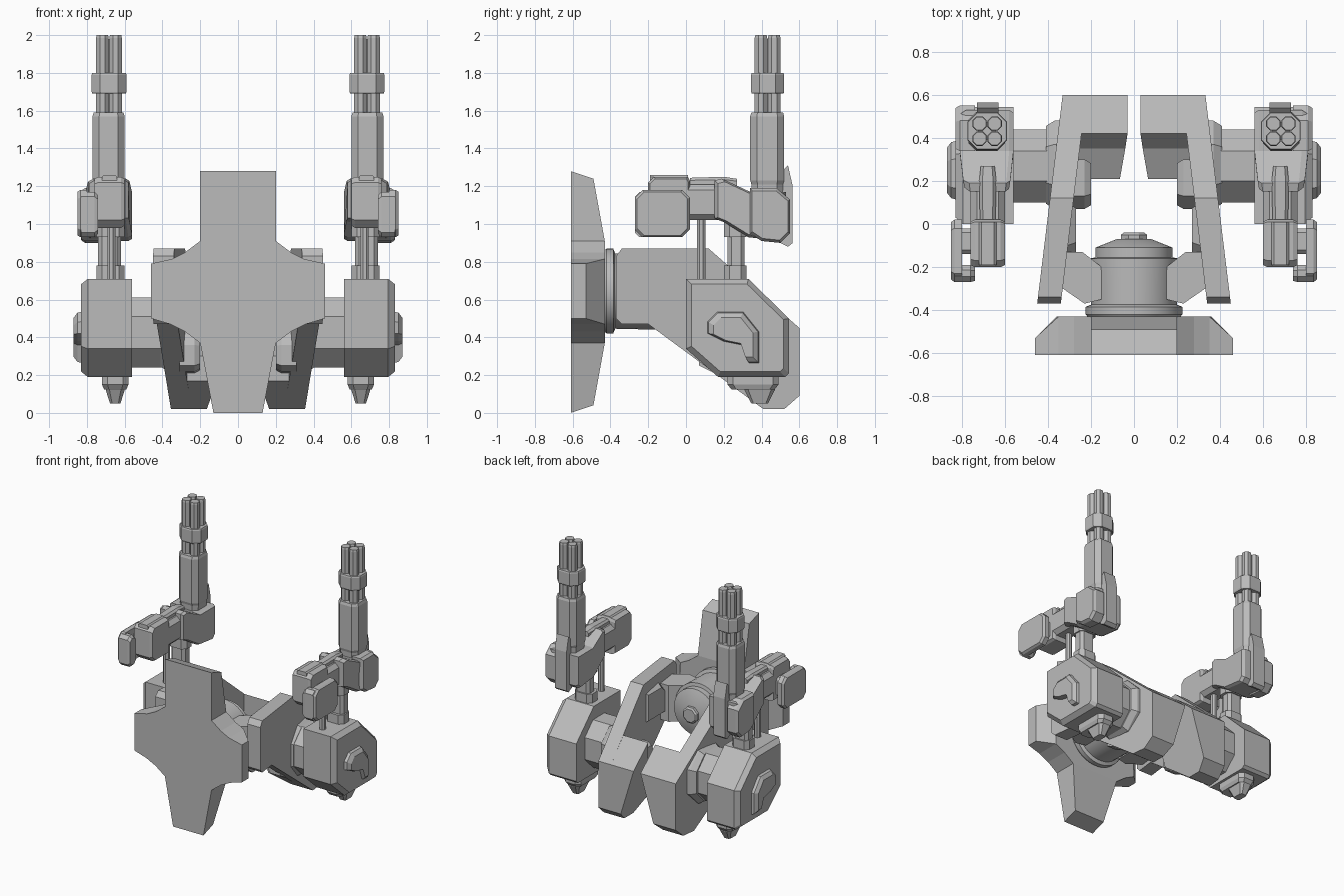
import bpy, bmesh, math

cube = bpy.data.objects.get("Cube")
if cube:
    bpy.data.objects.remove(cube, do_unlink=True)

grey = bpy.data.materials.new("plain_grey")
grey.use_nodes = True
grey.diffuse_color = (0.5, 0.5, 0.5, 1)
grey.node_tree.nodes["Principled BSDF"].inputs["Base Color"].default_value = (0.5, 0.5, 0.5, 1)


def finish(name, bm, mirror):
    bmesh.ops.recalc_face_normals(bm, faces=bm.faces)
    mesh = bpy.data.meshes.new(name)
    bm.to_mesh(mesh)
    bm.free()
    mesh.materials.append(grey)
    obj = bpy.data.objects.new(name, mesh)
    bpy.context.collection.objects.link(obj)
    if mirror:
        obj.modifiers.new("mirror", 'MIRROR').use_mirror_merge = False
    return obj


def loft(name, pts, axis, rings, mirror=True, shape=None):
    """Sweep a profile along an axis; each ring is (position, scale)."""
    bm = bmesh.new()
    cu = (min(p[0] for p in pts) + max(p[0] for p in pts)) / 2
    cv = (min(p[1] for p in pts) + max(p[1] for p in pts)) / 2
    place = {'X': lambda u, v, p: (p, u, v),
             'Y': lambda u, v, p: (u, p, v),
             'Z': lambda u, v, p: (u, v, p)}[axis]
    loops = [[bm.verts.new(place(cu + (u - cu) * s, cv + (v - cv) * s, p))
              for u, v in pts] for p, s in rings]
    n = len(pts)
    for a, b in zip(loops, loops[1:]):
        for i in range(n):
            j = (i + 1) % n
            bm.faces.new((a[i], a[j], b[j], b[i]))
    bm.faces.new(loops[0])
    bm.faces.new(loops[-1])
    if shape:
        for v in bm.verts:
            shape(v.co)
    return finish(name, bm, mirror)


def rect(u0, u1, v0, v1, c=0.0):
    if not c:
        return [(u0, v0), (u1, v0), (u1, v1), (u0, v1)]
    return [(u0 + c, v0), (u1 - c, v0), (u1, v0 + c), (u1, v1 - c),
            (u1 - c, v1), (u0 + c, v1), (u0, v1 - c), (u0, v0 + c)]


def ring(cu, cv, r, n):
    return [(cu + r * math.cos((i + .5) * math.tau / n),
             cv + r * math.sin((i + .5) * math.tau / n)) for i in range(n)]


# Cross-shaped front plate, thinner toward the arm tips: (x, z, thickness)
half = [(.2, 1.28, .12), (.2, .91, .18), (.28, .85, .18), (.35, .815, .18), (.46, .79, .08),
        (.46, .5, .08), (.36, .47, .18), (.28, .43, .18), (.2, .37, .18), (.13, 0, .12)]
outline = half + [(-x, z, t) for x, z, t in reversed(half)]
bm = bmesh.new()
front = [bm.verts.new((x, -.61, z)) for x, z, t in outline]
back = [bm.verts.new((x, -.61 + t, min(max(z, .04), 1.24))) for x, z, t in outline]
bm.faces.new(front)
count = len(outline)
for i in range(count):
    j = (i + 1) % count
    bm.faces.new((front[i], front[j], back[j], back[i]))
bm.faces.new([back[i] for i in (0, 1, 18, 19)])
bm.faces.new([back[i] for i in (8, 9, 10, 11)])
bm.faces.new([back[i] for i in (3, 4, 5, 6)])
bm.faces.new([back[i] for i in (13, 14, 15, 16)])
bm.faces.new([back[i] for i in (1, 2, 3, 6, 7, 8, 11, 12, 13, 16, 17, 18)])
finish("front_plate", bm, False)

# Swivel joint behind the plate
hub = loft("swivel_hub", ring(0, .645, 1, 40), 'Y',
           [(-.44, .21), (-.42, .225), (-.385, .225), (-.375, .2), (-.16, .205),
            (-.155, .18), (-.11, .18), (-.07, .08)], False)
loft("hub_cap", ring(0, .645, .065, 8), 'Y', [(-.09, 1), (-.05, 1), (-.04, .8)], False)
loft("hub_bracket", [(.15, -.35), (.23, -.37), (.36, -.28), (.36, -.13), (.24, -.13), (.15, -.2)],
     'Z', [(.5, 1), (.78, 1)])


# Slanted fork legs
def splay(co):
    co.x += .405 - .122 * co.y


loft("fork_leg", [(-.37, .5), (-.37, .83), (-.34, .87), (.12, .87), (.6, .45), (.6, .09),
                  (.52, .02), (.41, .02), (-.2, .47), (-.34, .47)],
     'X', [(-.11, 1), (0, 1)], shape=splay)


# Rear foot of each leg, narrowing toward the bottom on the inner side
def taper(co):
    if co.x < .1 and co.z < .4:
        co.x += .135 * (.4 - co.z) / .38


loft("rear_foot", [(.42, .605), (.6, .45), (.6, .09), (.52, .02), (.41, .02), (.21, .17),
                   (.21, .3), (.35, .37), (.42, .45)],
     'X', [(.03, 1), (.3, 1)], shape=taper)
loft("inner_pad", [(.07, .25), (.07, .36), (.13, .45), (.3, .45), (.3, .2), (.13, .22)],
     'X', [(.2, .85), (.23, 1), (.31, 1)])
loft("upper_pad", [(-.16, .55), (-.16, .74), (-.1, .8), (.1, .8), (.1, .55)],
     'X', [(.27, .8), (.31, 1), (.36, 1)])

# Axle and side pods
loft("axle_collar", rect(.07, .48, .22, .63, .11), 'X', [(.3, 1), (.37, 1), (.41, .88)])
loft("axle", rect(.1, .44, .24, .61, .1), 'X', [(.35, 1), (.58, 1)])
loft("pod", [(0, .71), (.33, .71), (.545, .5), (.545, .21), (.525, .19), (.17, .19), (0, .34)],
     'X', [(.56, 1), (.795, 1), (.83, .89)])
loft("pod_cap", [(.12, .42), (.12, .48), (.17, .53), (.3, .53), (.38, .43), (.38, .27),
                 (.33, .27), (.3, .36), (.2, .38)], 'X', [(.8, 1.1), (.85, 1), (.87, .8)])
loft("nozzle_base", rect(.58, .72, .22, .49, .03), 'Z', [(.21, 1), (.15, 1), (.125, .85)])
loft("nozzle", rect(.6, .7, .31, .47, .02), 'Z', [(.14, 1), (.12, 1), (.05, .55)])

# Struts carrying the upper mounts
loft("thin_strut", ring(.67, .08, .024, 8), 'Z', [(.69, 1), (1.06, 1)])
loft("strut_foot", rect(.6, .75, .2, .32, .03), 'Z', [(.69, 1), (.78, 1)])
loft("main_strut", rect(.62, .74, .22, .31, .02), 'Z', [(.75, 1), (1.04, 1)])
loft("strut_head", rect(.6, .75, .2, .32, .03), 'Z', [(.93, 1), (1.04, 1)])


# Upper mount, narrower at its front end
def narrow(co):
    if co.y < .3:
        co.x = .68 + (co.x - .68) * (.62 + .38 * max(co.y, 0) / .3)


loft("mount_body", [(.15, 1.03), (.15, 1.23), (.19, 1.24), (.34, 1.17), (.53, 1.17), (.53, .94),
                    (.5, .91), (.33, .93), (.2, 1.01)],
     'X', [(.56, .93), (.58, 1), (.78, 1), (.81, .9)], shape=narrow)
loft("mount_link", rect(.6, .76, 1.02, 1.21, .03), 'Y', [(-.02, 1), (.2, 1)])
loft("link_rib", rect(.64, .72, 1.14, 1.25, .015), 'Y', [(.02, .9), (.2, 1), (.27, .8)])
loft("outer_panel", [(.34, .95), (.34, 1.19), (.48, 1.19), (.55, 1.13), (.55, .95), (.5, .9), (.4, .91)],
     'X', [(.74, 1), (.81, 1), (.83, .9)])
loft("back_fin", [(.5, .9), (.54, .88), (.565, .9), (.565, 1.2), (.54, 1.31), (.51, 1.28)],
     'X', [(.63, 1), (.73, 1)])

# Front counterweight with its hooked guard
loft("counterweight", [(-.2, 1.22), (-.17, 1.25), (.01, 1.25), (.02, 1.23), (.02, .98), (-.16, .98), (-.2, 1.02)],
     'X', [(.6, .92), (.62, 1), (.74, 1), (.76, .92)])
loft("counterweight_rib", rect(.64, .72, 1.1, 1.26, .01), 'Y', [(-.19, 1), (.01, 1)])
guard = rect(-.27, .02, .93, 1.18, .04)
loft("guard_panel", guard, 'X', [(.8, 1), (.835, 1), (.85, .92)])
loft("guard_hook", rect(-.27, -.19, .93, 1.17, .025), 'X', [(.74, .85), (.76, 1), (.83, 1)])
loft("guard_bridge", rect(-.14, -.02, 1.0, 1.15, .02), 'X', [(.74, 1), (.82, 1)])

# Upright four-barrel guns
loft("gun_housing", rect(.6, .77, .34, .52, .035), 'Z',
     [(1.15, .9), (1.21, .93), (1.23, 1), (1.57, 1), (1.59, .93)])
loft("barrel_band", rect(.59, .775, .345, .52, .045), 'Z', [(1.69, .96), (1.7, 1), (1.79, 1), (1.8, .96)])
loft("barrel_core", ring(.683, .432, .045, 8), 'Z', [(1.55, 1), (1.98, 1)])
for i, (dx, dy) in enumerate([(-1, -1), (-1, 1), (1, -1), (1, 1)]):
    loft(f"barrel_{i + 1}", ring(.683 + dx * .035, .432 + dy * .035, .036, 8), 'Z',
         [(1.55, 1), (1.985, 1), (2, .9)])

# Only the round joint is smooth
bpy.ops.object.select_all(action='DESELECT')
hub.select_set(True)
bpy.context.view_layer.objects.active = hub
bpy.ops.object.shade_smooth_by_angle(angle=math.radians(30))
